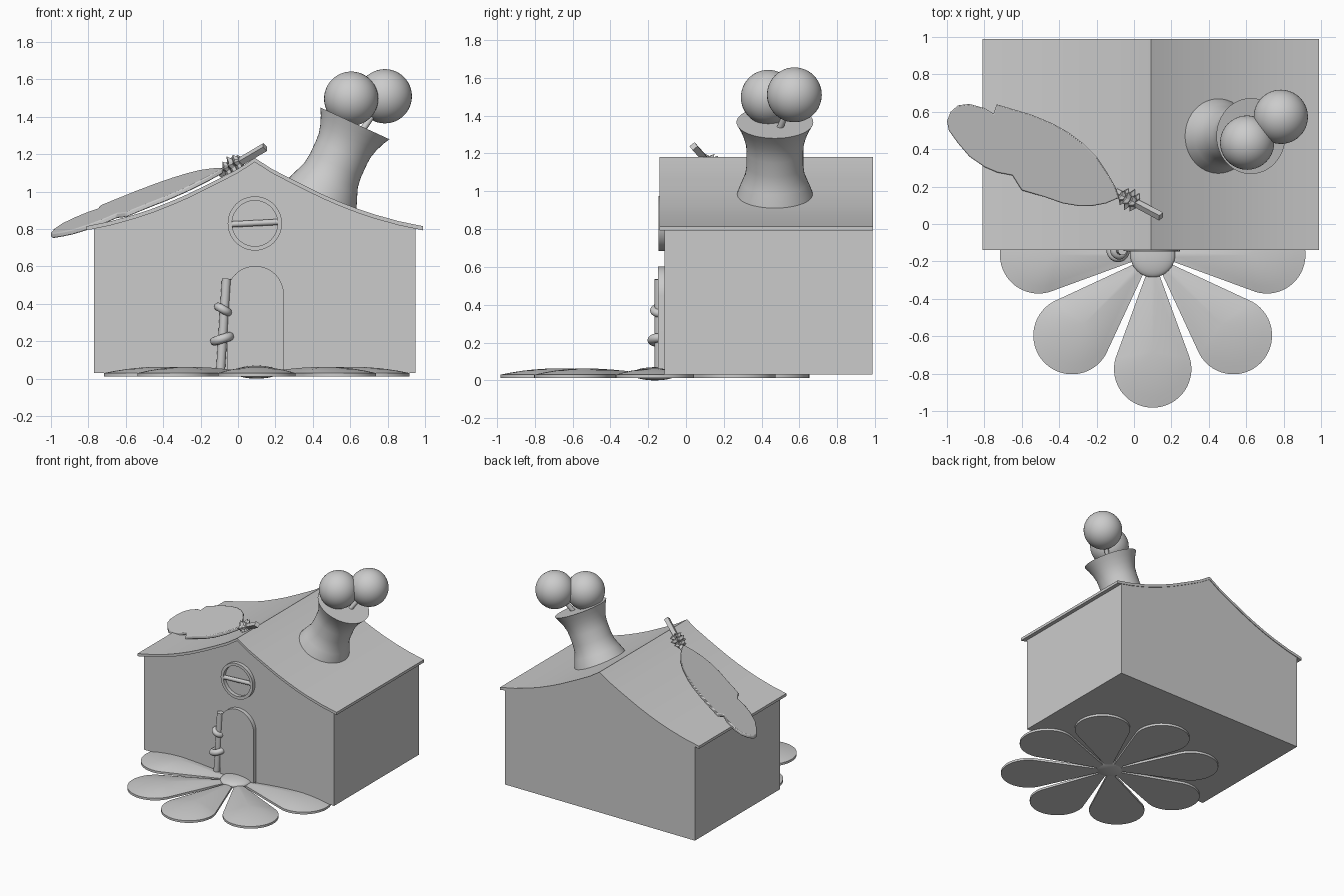
import bpy, bmesh, math
from mathutils import Vector, Matrix

if "Cube" in bpy.data.objects:
    bpy.data.objects.remove(bpy.data.objects["Cube"])

CX = 0.09  # house centre line


def finish(name, bm, smooth=True, bevel=0):
    bmesh.ops.remove_doubles(bm, verts=bm.verts, dist=1e-5)
    bmesh.ops.recalc_face_normals(bm, faces=bm.faces)
    me = bpy.data.meshes.new(name)
    bm.to_mesh(me)
    bm.free()
    ob = bpy.data.objects.new(name, me)
    bpy.context.collection.objects.link(ob)
    if bevel:
        m = ob.modifiers.new("bevel", 'BEVEL')
        m.width, m.segments, m.limit_method = bevel, 2, 'ANGLE'
    if smooth:
        bpy.ops.object.select_all(action='DESELECT')
        ob.select_set(True)
        bpy.context.view_layer.objects.active = ob
        bpy.ops.object.shade_smooth_by_angle(angle=math.radians(35))
    return ob


def prism(name, pts, vec, bevel=0):
    """Extrude a closed 3D outline along vec."""
    bm = bmesh.new()
    f = bm.faces.new([bm.verts.new(p) for p in pts])
    r = bmesh.ops.extrude_face_region(bm, geom=[f])
    vs = [v for v in r['geom'] if isinstance(v, bmesh.types.BMVert)]
    bmesh.ops.translate(bm, verts=vs, vec=vec)
    return finish(name, bm, bevel=bevel)


def lathe(name, prof, base, axis, n=40, closed=False, wave=0, smooth=True):
    """Revolve (radius, height) points around an axis; wave makes a star."""
    bm = bmesh.new()
    q = Vector(axis).to_track_quat('Z', 'Y')
    rings = []
    for r, h in prof:
        ring = []
        for i in range(n):
            a = 2 * math.pi * i / n
            rr = r * (1 - wave * (i % 2))
            ring.append(bm.verts.new(Vector(base) + q @ Vector((rr * math.cos(a), rr * math.sin(a), h))))
        rings.append(ring)
    pairs = list(zip(rings, rings[1:])) + ([(rings[-1], rings[0])] if closed else [])
    for a, b in pairs:
        for i in range(n):
            j = (i + 1) % n
            bm.faces.new((a[i], a[j], b[j], b[i]))
    if not closed:
        bm.faces.new(rings[0])
        bm.faces.new(rings[-1])
    return finish(name, bm, smooth)


def rod(name, a, b, r, n=16, r2=None):
    d = Vector(b) - Vector(a)
    return lathe(name, [(r, 0), (r2 or r, d.length)], a, d, n)


def ball(name, c, r, scale=(1, 1, 1)):
    bm = bmesh.new()
    bmesh.ops.create_uvsphere(bm, u_segments=40, v_segments=24, radius=r,
                              matrix=Matrix.Translation(c) @ Matrix.Diagonal((*scale, 1)))
    return finish(name, bm)


def torus(name, c, axis, R, r):
    prof = [(R + r * math.cos(t * math.pi / 6), r * math.sin(t * math.pi / 6)) for t in range(12)]
    return lathe(name, prof, c, axis, 32, closed=True)


# Sagging roof profile, half of it, then mirrored
half = [(0, 1.18), (.09, 1.122), (.19, 1.07), (.27, 1.03), (.36, .986), (.45, .947),
        (.55, .908), (.64, .878), (.77, .842), (.9, .815)]
top = [(CX - x, z) for x, z in reversed(half)] + [(CX + x, z) for x, z in half[1:]]
under = [(x, z - 0.022) for x, z in reversed(top)]
prism("roof", [(x, -0.14, z) for x, z in top + under], (0, 1.13, 0))

# Walls with gables meeting the roof underside
gable = [(x, z - 0.012) for x, z in top if abs(x - CX) < 0.8]
wall = [(-0.77, 0.03), (-0.77, 0.81)] + gable + [(0.95, 0.81), (0.95, 0.03)]
prism("walls", [(x, -0.115, z) for x, z in wall], (0, 1.10, 0))

# Arched door
arch = [(-0.06, 0.04), (0.245, 0.04)]
arch += [(0.0925 + 0.1525 * math.cos(math.pi * i / 24), 0.45 + 0.1525 * math.sin(math.pi * i / 24))
         for i in range(25)]
prism("door", [(x, -0.148, z) for x, z in arch], (0, 0.05, 0))

# Twig beside the door with two wrapped rings
rod("door_twig", (-0.093, -0.142, 0.05), (-0.062, -0.142, 0.535), 0.024)
torus("twig_ring_upper", (-0.08, -0.138, 0.37), (0.5, 0, 0.85), 0.03, 0.022)
torus("twig_ring_lower", (-0.085, -0.138, 0.213), (-0.3, 0, 0.95), 0.042, 0.024)

# Round window: frame and crossbar
lathe("window_frame", [(.122, 0), (.145, 0), (.145, .05), (.122, .05)], (CX, -0.145, 0.83),
      (0, 1, 0), 48, closed=True)
rod("window_bar", (CX - 0.13, -0.128, 0.825), (CX + 0.13, -0.128, 0.838), 0.016, 12)

# Leaning flared chimney
cb, ct = Vector((0.45, 0.47, 0.985)), Vector((0.625, 0.47, 1.365))
L = (ct - cb).length
lathe("chimney", [(.203, -.01), (.19, .03), (.172, .075), (.157, .115), (.15, .17), (.15, .25),
                  (.153, .29), (.165, .335), (.183, .38), (.203, L)], cb, ct - cb, 48)

# Two puffs on thin stalks
for n, c in (("front", (0.605, 0.435, 1.497)), ("back", (0.785, 0.573, 1.51))):
    ball("puff_" + n, c, 0.145)
    rod("puff_stalk_" + n, (0.62 + (0.04 if n == "back" else 0), 0.49, 1.32), c, 0.017)

# Flower doormat: eight domed petals and a centre
FC = Vector((0.10, -0.165, 0))
N, RINGS = 36, 5
outline = [Vector((0.05, -0.015)), Vector((0.05, 0.015))]
t0 = math.radians(106)
outline = [Vector((0.61 + 0.207 * math.cos(-t0 + 2 * t0 * i / 30), 0.207 * math.sin(-t0 + 2 * t0 * i / 30)))
           for i in range(31)] + list(reversed(outline))
mid = Vector((0.52, 0))
for k in range(8):
    bm = bmesh.new()
    rot = Matrix.Translation(FC) @ Matrix.Rotation(k * math.pi / 4, 4, 'Z')
    rings = []
    for j in range(1, RINGS + 1):
        s = j / RINGS
        rings.append([bm.verts.new(rot @ Vector((*(mid + (p - mid) * s), 0.03 + 0.033 * (1 - s * s))))
                      for p in outline])
    base = [bm.verts.new(rot @ Vector((*p, 0.012))) for p in outline]
    rings.append(base)
    n = len(outline)
    peak = bm.verts.new(rot @ Vector((*mid, 0.063)))
    for i in range(n):
        j = (i + 1) % n
        bm.faces.new((peak, rings[0][i], rings[0][j]))
        for a, b in zip(rings, rings[1:]):
            bm.faces.new((a[i], b[i], b[j], a[j]))
    bm.faces.new(base)
    finish("petal_%d" % (k + 1), bm)
ball("flower_centre", FC + Vector((0, 0, 0.035)), 0.12, (1, 1, 0.29))


# Lobed leaf lying on the left roof slope
def leaf_z(x, y):
    return 1.0 + 0.47 * (x + 0.3) + 0.22 * (y - 0.1)


leaf = [(-.08, .14), (-.15, .11), (-.22, .097), (-.29, .095), (-.38, .11), (-.48, .145), (-.6, .18),
        (-.625, .22), (-.65, .26), (-.73, .275), (-.8, .305), (-.88, .36), (-.94, .43), (-.99, .50),
        (-1.0, .55), (-.98, .60), (-.94, .635), (-.88, .642), (-.8, .62), (-.75, .59), (-.735, .64),
        (-.65, .615), (-.55, .585), (-.44, .54), (-.35, .49), (-.27, .43), (-.2, .36), (-.14, .27), (-.10, .2)]
prism("leaf", [(x, y, leaf_z(x, y) - 0.014) for x, y in leaf], (0, 0, 0.028), bevel=0.006)

# Leaf stalk with a star-shaped collar
s0, s1 = Vector((-0.10, 0.17, 1.095)), Vector((0.145, 0.04, 1.238))
sd = s1 - s0
lathe("leaf_stalk", [(.022, 0), (.024, sd.length)], s0, sd, 4, smooth=False)
for i, (f, r) in enumerate(((0.19, .05), (0.31, .064), (0.42, .055))):
    lathe("leaf_collar_%d" % (i + 1), [(r * .6, -.016), (r, 0), (r * .6, .016)], s0 + sd * f, sd, 12,
          wave=0.35, smooth=False)
